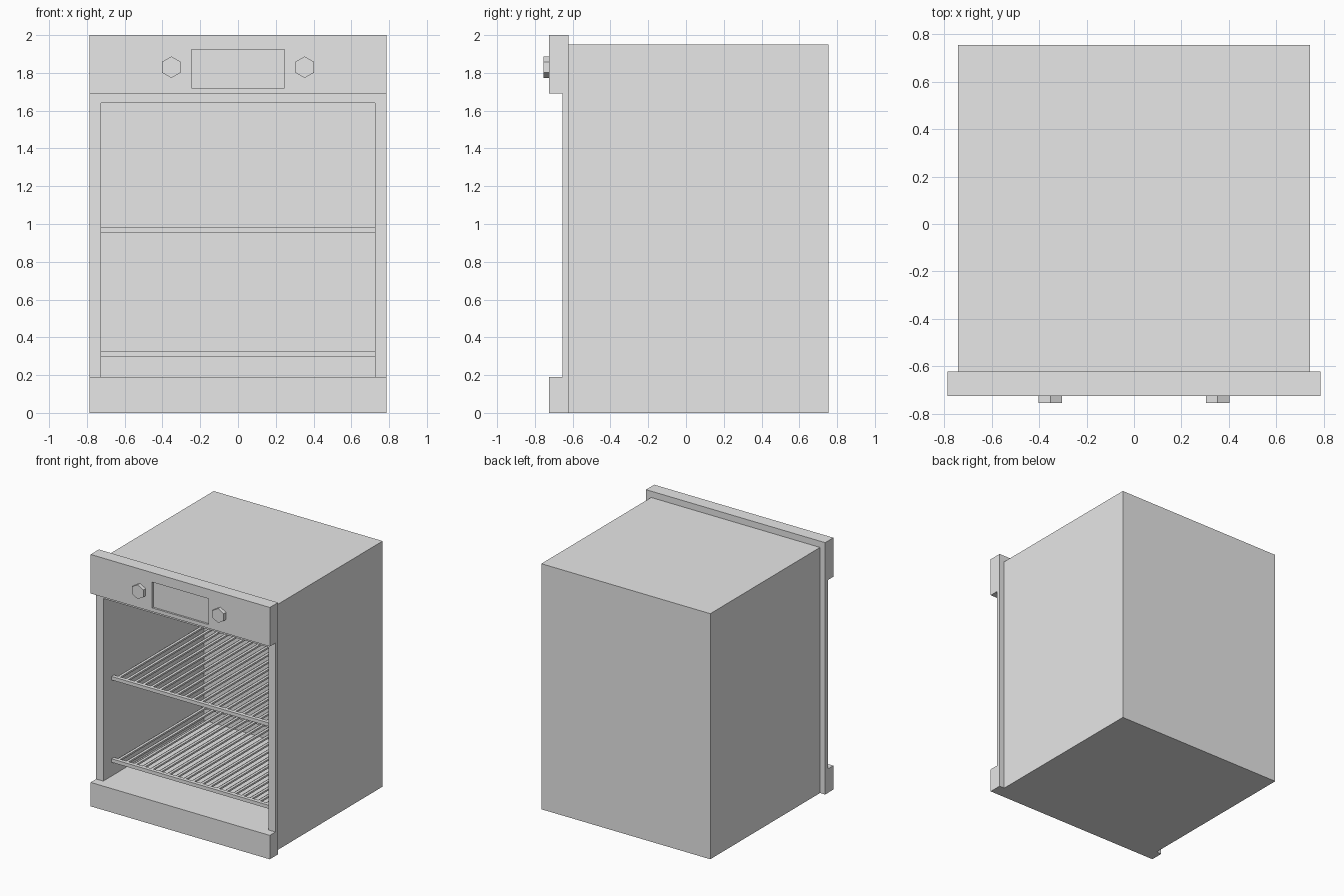
import bpy, bmesh
from math import pi
from mathutils import Matrix

cube = bpy.data.objects.get("Cube")
if cube:
    bpy.data.objects.remove(cube, do_unlink=True)

# Single plain grey
grey = bpy.data.materials.new("plain_grey")
grey.use_nodes = True
grey.diffuse_color = (0.8, 0.8, 0.8, 1)
grey.node_tree.nodes["Principled BSDF"].inputs["Base Color"].default_value = (0.8, 0.8, 0.8, 1)


def finish(name, bm):
    bmesh.ops.recalc_face_normals(bm, faces=bm.faces)
    mesh = bpy.data.meshes.new(name)
    bm.to_mesh(mesh)
    bm.free()
    mesh.materials.append(grey)
    obj = bpy.data.objects.new(name, mesh)
    bpy.context.collection.objects.link(obj)
    return obj


def rect(bm, x, z, y):
    """Four corners of an upright rectangle at depth y."""
    return [bm.verts.new(p) for p in
            ((x[0], y, z[0]), (x[1], y, z[0]), (x[1], y, z[1]), (x[0], y, z[1]))]


def bridge(bm, a, b):
    for i in range(4):
        j = (i + 1) % 4
        bm.faces.new((a[i], a[j], b[j], b[i]))


def add_block(bm, x, y, z, opening=None, depth=None):
    """Box with an optional opening in its front; it goes right through if no depth."""
    front, back = rect(bm, x, z, y[0]), rect(bm, x, z, y[1])
    bridge(bm, front, back)
    if not opening:
        bm.faces.new(front)
        bm.faces.new(back)
        return
    lip = rect(bm, *opening, y[0])
    inner = rect(bm, *opening, y[0] + depth if depth else y[1])
    bridge(bm, front, lip)
    bridge(bm, lip, inner)
    if depth:
        bm.faces.new(inner)
        bm.faces.new(back)
    else:
        bridge(bm, inner, back)


def block(name, *args, **kw):
    bm = bmesh.new()
    add_block(bm, *args, **kw)
    return finish(name, bm)


def add_rod(bm, centre, radius, length):
    """Six-sided rod lying along y, with a corner pointing up."""
    geo = bmesh.ops.create_cone(bm, cap_ends=True, segments=6, radius1=radius,
                                radius2=radius, depth=length)
    turn = Matrix.Rotation(pi / 2, 4, "X")
    bmesh.ops.transform(bm, verts=geo["verts"], matrix=Matrix.Translation(centre) @ turn)


CAVITY = ((-0.725, 0.725), (0.19, 1.64))
WIDTH = (-0.787, 0.787)

# Cabinet with oven cavity, and the flange around its mouth
block("oven_body", (-0.742, 0.742), (-0.622, 0.755), (0, 1.95), opening=CAVITY, depth=1.232)
block("front_frame", WIDTH, (-0.655, -0.622), (0, 2), opening=CAVITY)

# Raised bands above and below the opening
block("control_panel", WIDTH, (-0.725, -0.655), (1.69, 2),
      opening=((-0.247, 0.247), (1.72, 1.925)), depth=0.015)
block("lower_panel", WIDTH, (-0.725, -0.655), (0, 0.19))

# Control knobs
for side, x in (("right", -0.353), ("left", 0.353)):
    bm = bmesh.new()
    add_rod(bm, (x, -0.739, 1.83), 0.057, 0.032)
    finish(side + "_knob", bm)

# Wire shelves: front and back rails with rods between
RODS = 20
for name, z in (("upper_shelf", 0.967), ("lower_shelf", 0.313)):
    bm = bmesh.new()
    for y in (-0.55, 0.58):
        add_block(bm, CAVITY[0], (y, y + 0.03), (z - 0.014, z + 0.014))
    for i in range(RODS):
        x = -0.725 + 1.45 * (i + 0.5) / RODS
        add_rod(bm, (x, 0.03, z), 0.014, 1.12)
    finish(name, bm)
